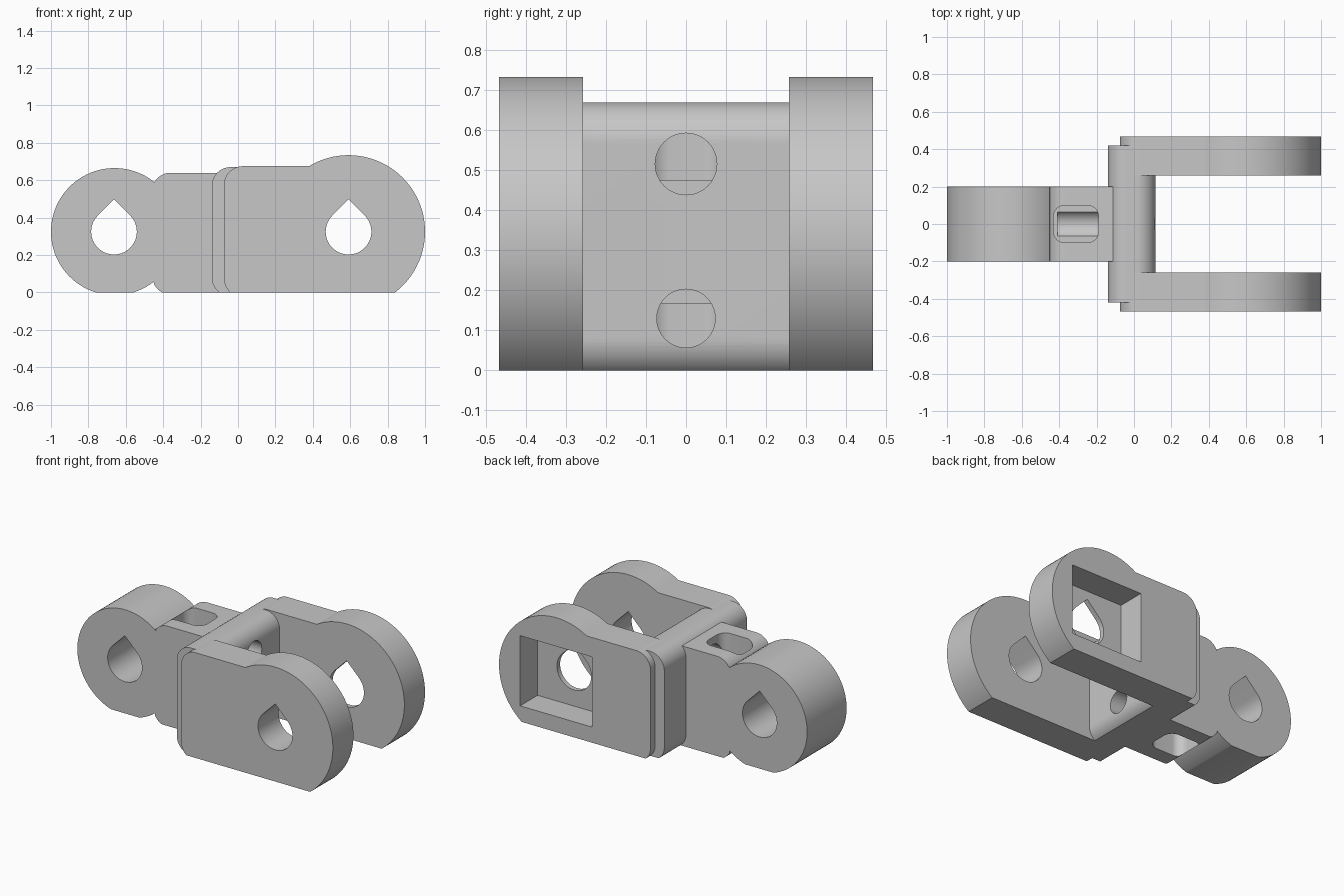
import bpy, bmesh
from math import cos, sin, radians

cube = bpy.data.objects.get("Cube")
if cube:
    bpy.data.objects.remove(cube, do_unlink=True)

grey = bpy.data.materials.new("plain grey")
grey.use_nodes = True
GREY = (0.57, 0.57, 0.57, 1)
grey.diffuse_color = GREY
grey.node_tree.nodes["Principled BSDF"].inputs["Base Color"].default_value = GREY

MID = 0.325  # height of both pivot axes


def arc(cx, cy, r, start, end, n=16):
    angles = [radians(start + (end - start) * i / n) for i in range(n + 1)]
    return [(cx + r * cos(a), cy + r * sin(a)) for a in angles]


def circle(cx, cy, r):
    return arc(cx, cy, r, 0, 360, 48)[:-1]


def teardrop(cx, cy, r):
    return arc(cx, cy, r, 135, 405, 48) + [(cx, cy + r * 1.414)]


def rounded_box(x0, x1, y0, y1, r):
    return (arc(x1 - r, y0 + r, r, 270, 360) + arc(x1 - r, y1 - r, r, 0, 90)
            + arc(x0 + r, y1 - r, r, 90, 180) + arc(x0 + r, y0 + r, r, 180, 270))


def trim_at_floor(outline):
    """Replace every dip below height 0 with a straight, flat run."""
    kept = []
    for (u0, v0), (u1, v1) in zip(outline, outline[1:] + outline[:1]):
        if v0 >= 0:
            kept.append((u0, v0))
        if (v0 >= 0) != (v1 >= 0):
            kept.append((u0 + (u1 - u0) * v0 / (v0 - v1), 0))
    return kept


def prism(name, outline, axis, low, high):
    """Extrude an outline along an axis."""
    place = {"x": lambda u, v, d: (d, u, v),
             "y": lambda u, v, d: (u, d, v),
             "z": lambda u, v, d: (u, v, d)}[axis]
    bm = bmesh.new()
    rings = [[bm.verts.new(place(u, v, d)) for u, v in outline] for d in (low, high)]
    for ring in rings:
        bm.faces.new(ring)
    count = len(outline)
    for i in range(count):
        j = (i + 1) % count
        bm.faces.new((rings[0][i], rings[0][j], rings[1][j], rings[1][i]))
    bmesh.ops.recalc_face_normals(bm, faces=bm.faces[:])
    mesh = bpy.data.meshes.new(name)
    bm.to_mesh(mesh)
    bm.free()
    mesh.materials.append(grey)
    obj = bpy.data.objects.new(name, mesh)
    bpy.context.collection.objects.link(obj)
    return obj


def activate(obj):
    bpy.ops.object.select_all(action="DESELECT")
    obj.select_set(True)
    bpy.context.view_layer.objects.active = obj


def carve(obj, cutters):
    activate(obj)
    for cutter in cutters:
        cutter.hide_render = True
        mod = obj.modifiers.new("cut", "BOOLEAN")
        mod.operation, mod.solver, mod.object = "DIFFERENCE", "EXACT", cutter
        bpy.ops.object.modifier_apply(modifier=mod.name)


# Knuckle with its neck, as one outline
knuckle_outline = (arc(-0.66, MID, 0.34, 52, 308, 64)
                   + arc(-0.36, 0.09, 0.1, 206, 270)
                   + [(-0.04, -0.01), (-0.04, 0.64)]
                   + arc(-0.36, 0.54, 0.1, 90, 154))
knuckle = prism("knuckle_and_neck", trim_at_floor(knuckle_outline), "y", -0.2, 0.2)

# Crossbar joining the two fork cheeks
bar_outline = rounded_box(-0.14, 0.115, -0.02, 0.67, 0.1)
crossbar = prism("crossbar", trim_at_floor(bar_outline), "y", -0.42, 0.42)

# Fork cheeks
cheek_outline = trim_at_floor(arc(0.591, MID, 0.409, -90, 121.2, 64)
                              + arc(0.025, 0.575, 0.1, 90, 180)
                              + arc(0.025, 0.075, 0.1, 180, 270))
front_cheek = prism("front_cheek", cheek_outline, "y", -0.467, -0.258)
back_cheek = prism("back_cheek", cheek_outline, "y", 0.258, 0.467)

# Pivot holes and the square pocket in the back cheek
knuckle_hole = prism("knuckle_hole", teardrop(-0.663, MID, 0.122), "y", -0.6, 0.6)
fork_hole = prism("fork_hole", teardrop(0.591, MID, 0.122), "y", -0.6, 0.6)
pocket = prism("square_pocket", [(0.34, 0.1), (0.85, 0.1), (0.85, 0.55), (0.34, 0.55)],
               "y", 0.29, 0.6)

# Cord channels through the crossbar, opening into slots in the neck
channels = [prism("upper_channel", circle(0, 0.516, 0.077), "x", -0.41, 0.3),
            prism("lower_channel", circle(0, 0.13, 0.073), "x", -0.41, 0.3)]
slot_outline = rounded_box(-0.43, -0.19, -0.1, 0.1, 0.06)
slots = [prism("upper_slot", slot_outline, "z", 0.475, 0.8),
         prism("lower_slot", slot_outline, "z", -0.1, 0.166)]

carve(knuckle, [knuckle_hole] + channels + slots)
carve(crossbar, channels)
carve(front_cheek, [fork_hole])
carve(back_cheek, [fork_hole, pocket])

for cutter in [knuckle_hole, fork_hole, pocket] + channels + slots:
    bpy.data.objects.remove(cutter, do_unlink=True)

# Smooth the curved walls, keep the edges sharp
for part in (knuckle, crossbar, front_cheek, back_cheek):
    activate(part)
    bpy.ops.object.shade_smooth_by_angle(angle=radians(25))
